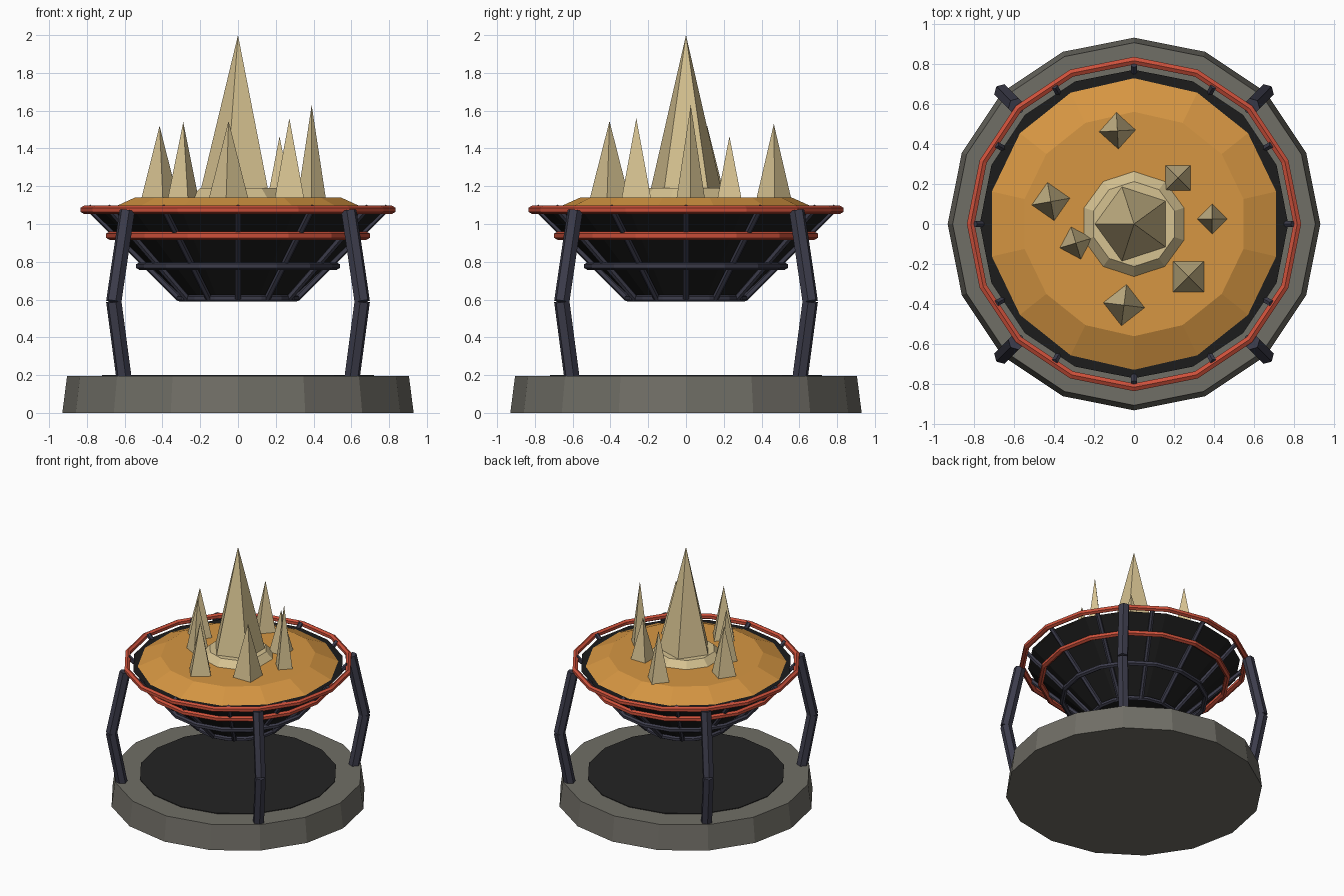
import bpy, bmesh, math
from mathutils import Vector

if "Cube" in bpy.data.objects:
    bpy.data.objects.remove(bpy.data.objects["Cube"])


def material(name, rgb):
    m = bpy.data.materials.new(name)
    lin = [(c / 255 / 12.92) if c < 11 else ((c / 255 + 0.055) / 1.055) ** 2.4 for c in rgb]
    m.diffuse_color = (*lin, 1)
    m.use_nodes = True
    m.node_tree.nodes["Principled BSDF"].inputs["Base Color"].default_value = m.diffuse_color
    return m


STONE = material("grey stone", (112, 110, 102))
SOOT = material("dark soot", (35, 35, 35))
BOWL = material("black iron", (28, 28, 28))
STEEL = material("blue steel", (60, 60, 75))
RED = material("red paint", (205, 80, 58))
SAND = material("orange sand", (214, 150, 66))
CRYSTAL = material("pale crystal", (214, 194, 145))


def finish(name, bm, mat):
    bmesh.ops.recalc_face_normals(bm, faces=bm.faces)
    me = bpy.data.meshes.new(name)
    bm.to_mesh(me)
    bm.free()
    me.materials.append(mat)
    ob = bpy.data.objects.new(name, me)
    bpy.context.collection.objects.link(ob)
    return ob


def revolve(name, profile, sides, mat, phase=0.0, closed=False, centre=(0, 0)):
    """Faceted solid of revolution from (radius, z) points; closed makes a ring."""
    bm = bmesh.new()
    rows = []
    for r, z in profile:
        if r == 0:
            rows.append([bm.verts.new((*centre, z))] * sides)
            continue
        rows.append([bm.verts.new((centre[0] + r * math.cos(phase + math.tau * i / sides),
                                   centre[1] + r * math.sin(phase + math.tau * i / sides), z))
                     for i in range(sides)])
    for a, b in zip(rows, rows[1:] + (rows[:1] if closed else [])):
        for i in range(sides):
            j = (i + 1) % sides
            bm.faces.new(list(dict.fromkeys((a[i], a[j], b[j], b[i]))))
    if not closed:
        for row in (rows[0], rows[-1]):
            if row[0] is not row[1]:
                bm.faces.new(row)
    return finish(name, bm, mat)


def hoop(name, radius, z, tube, mat):
    prof = [(radius + tube * math.cos(math.radians(30 + 60 * k)),
             z + tube * math.sin(math.radians(30 + 60 * k))) for k in range(6)]
    return revolve(name, prof, 16, mat, closed=True)


def strut(name, segments, radius, mat, sides=6):
    """Straight bars between pairs of points, joined as one part."""
    bm = bmesh.new()
    for a, b in segments:
        d = Vector(b) - Vector(a)
        new = bmesh.ops.create_cone(bm, cap_ends=True, segments=sides, radius1=radius,
                                    radius2=radius, depth=d.length)["verts"]
        bmesh.ops.rotate(bm, verts=new, matrix=d.to_track_quat('Z', 'Y').to_matrix())
        bmesh.ops.translate(bm, verts=new, vec=(Vector(a) + Vector(b)) / 2)
    return finish(name, bm, mat)


def polar(r, ang, z):
    return (r * math.cos(ang), r * math.sin(ang), z)


# stone base with soot-dark floor plate
revolve("stone_base", [(0.93, 0), (0.905, 0.195)], 16, STONE)
revolve("floor_plate", [(0.72, 0.193), (0.72, 0.2)], 16, SOOT)

# bent legs on the diagonals
for k in range(4):
    a = math.radians(45 + 90 * k)
    foot, knee, top = polar(0.855, a, 0.19), polar(0.93, a, 0.59), polar(0.83, a, 1.07)
    strut("leg_%d" % (k + 1), [(foot, knee), (knee, top)], 0.042, STEEL)

# bowl with its cage of ribs and hoops
revolve("bowl", [(0.285, 0.605), (0.77, 1.065)], 16, BOWL)
for k in range(12):
    a = math.tau * k / 12
    strut("rib_%02d" % (k + 1), [(polar(0.31, a, 0.605), polar(0.795, a, 1.09))], 0.018, STEEL)
hoop("bottom_hoop", 0.31, 0.607, 0.018, STEEL)
hoop("lower_hoop", 0.522, 0.777, 0.02, STEEL)
hoop("middle_red_hoop", 0.68, 0.938, 0.022, RED)
hoop("top_red_hoop", 0.815, 1.075, 0.022, RED)

# sand mound and crystal plinth
quarter = math.pi / 2
revolve("sand_mound", [(0.75, 1.055), (0.56, 1.14)], 14, SAND, quarter)
revolve("crystal_plinth", [(0.272, 1.13), (0.212, 1.19)], 10, CRYSTAL, quarter)
revolve("main_spike", [(0.207, 1.14), (0, 2.0)], 5, CRYSTAL, math.pi)

# small spikes: x, y, radius, tip height, turn in degrees
SPIKES = [(-0.083, 0.465, 0.092, 1.53, 3), (0.22, 0.23, 0.09, 1.465, 45),
          (0.39, 0.025, 0.075, 1.63, 0), (0.272, -0.263, 0.11, 1.56, 45),
          (-0.05, -0.405, 0.105, 1.545, -7), (-0.29, -0.095, 0.085, 1.54, 17),
          (-0.415, 0.112, 0.098, 1.52, 10)]
for n, (x, y, r, tip, turn) in enumerate(SPIKES, 1):
    revolve("small_spike_%d" % n, [(r, 1.135), (0, tip)], 4, CRYSTAL,
            math.radians(turn), centre=(x, y))
